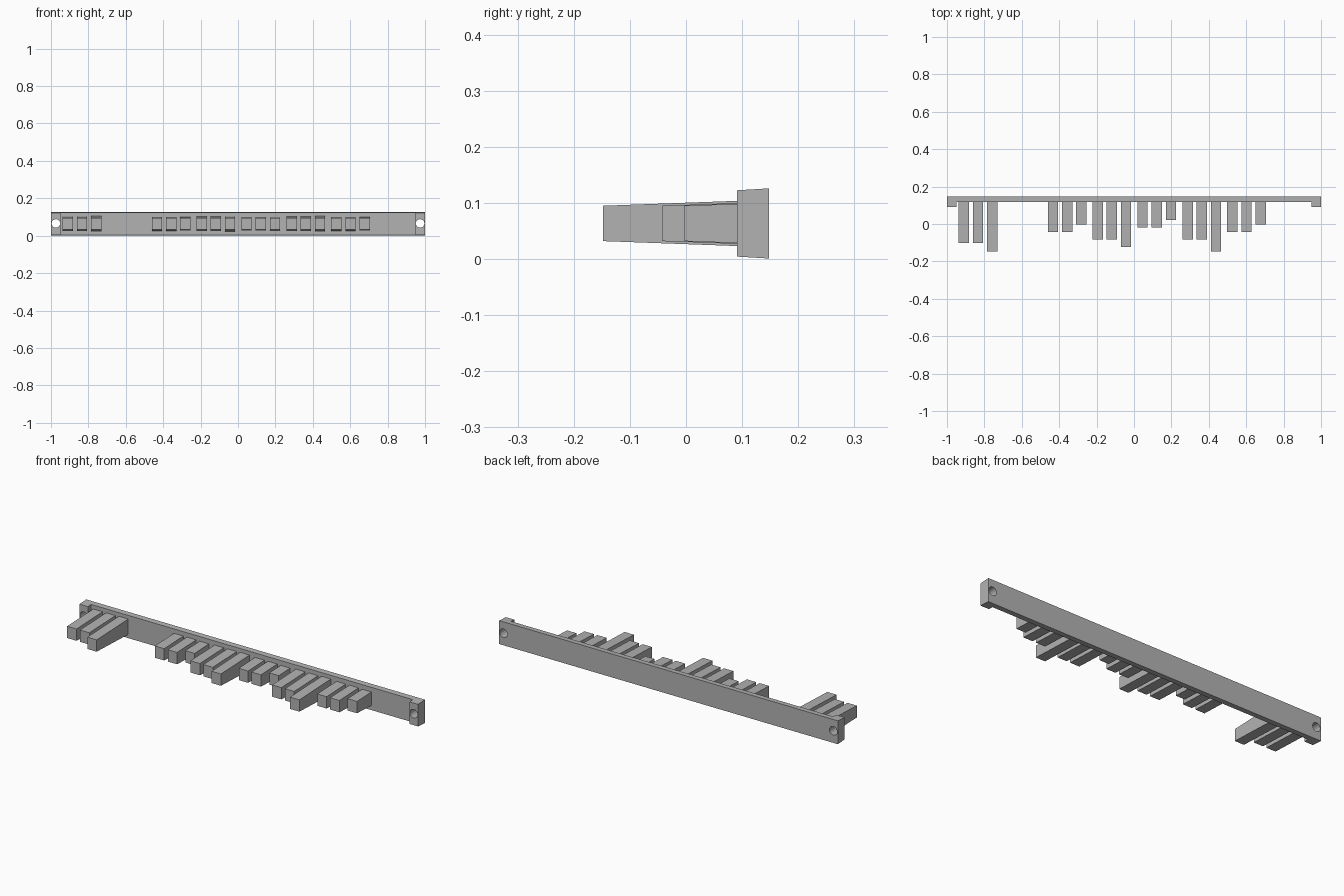
import bpy, bmesh, math
from mathutils import Matrix

cube = bpy.data.objects.get("Cube")
if cube:
    bpy.data.objects.remove(cube)

grey = bpy.data.materials.new("grey plastic")
grey.use_nodes = True
colour = (0.45, 0.45, 0.45, 1)
grey.diffuse_color = colour
grey.node_tree.nodes["Principled BSDF"].inputs["Base Color"].default_value = colour

MID = 0.0635          # centre height
BACK, FACE, END = 0.148, 0.118, 0.091   # plate back, plate front, end block front
PLATE_HALF, TIP_HALF = 0.0625, 0.0315
PLATE_DRAFT, BAR_DRAFT = 0.06, 0.037


def make_object(name, bm):
    bmesh.ops.recalc_face_normals(bm, faces=bm.faces)
    mesh = bpy.data.meshes.new(name)
    bm.to_mesh(mesh)
    bm.free()
    mesh.materials.append(grey)
    obj = bpy.data.objects.new(name, mesh)
    bpy.context.collection.objects.link(obj)
    return obj


def extrude_profile(name, profile, x0, x1):
    """Extrude a closed (y, z) side profile along x."""
    bm = bmesh.new()
    face = bm.faces.new([bm.verts.new((x0, y, z)) for y, z in profile])
    moved = bmesh.ops.extrude_face_region(bm, geom=[face])["geom"]
    verts = [v for v in moved if isinstance(v, bmesh.types.BMVert)]
    bmesh.ops.translate(bm, verts=verts, vec=(x1 - x0, 0, 0))
    return make_object(name, bm)


def wedge(name, x0, x1, front, back, half_front, half_back):
    return extrude_profile(name, [
        (front, MID - half_front), (back, MID - half_back),
        (back, MID + half_back), (front, MID + half_front)], x0, x1)


# Backing plate with an end block on each side, outlined from above
outline = [(-1, BACK), (-1, END), (-0.95, END), (-0.95, FACE)]
outline += [(-x, y) for x, y in reversed(outline)]
bm = bmesh.new()
rings = []
for side in (-1, 1):
    rings.append([bm.verts.new((x, y, MID + side * (PLATE_HALF - (BACK - y) * PLATE_DRAFT)))
                  for x, y in outline])
n = len(outline)
for i in range(n):
    j = (i + 1) % n
    bm.faces.new((rings[0][i], rings[0][j], rings[1][j], rings[1][i]))
for ring in rings:
    bm.faces.new(ring)
plate = make_object("backing_plate", bm)

# Screw holes through the end blocks
bm = bmesh.new()
for x in (-0.974, 0.974):
    place = Matrix.Translation((x, 0.12, MID + 0.002)) @ Matrix.Rotation(math.pi / 2, 4, "X")
    bmesh.ops.create_cone(bm, cap_ends=True, segments=16, radius1=0.023,
                          radius2=0.023, depth=0.2, matrix=place)
cutter = make_object("hole_cutter", bm)
cutter.hide_render = True
cut = plate.modifiers.new("screw_holes", "BOOLEAN")
cut.operation, cut.solver, cut.object = "DIFFERENCE", "EXACT", cutter
bpy.context.view_layer.objects.active = plate
plate.select_set(True)
bpy.ops.object.modifier_apply(modifier=cut.name)
bpy.data.objects.remove(cutter)

# Groups of three drafted bars: first centre, tip of the pair, tip of the third
groups = [(-0.91, -0.102, -0.148), (-0.433, -0.043, -0.003),
          (-0.194, -0.083, -0.123), (0.046, -0.02, 0.022),
          (0.287, -0.083, -0.148), (0.526, -0.043, -0.003)]
for g, (start, pair, third) in enumerate(groups, 1):
    for k, tip in enumerate((pair, pair, third)):
        x = start + k * 0.0758
        wedge(f"bar_{g}_{k + 1}", x - 0.0275, x + 0.0275, tip, FACE + 0.002,
              TIP_HALF, TIP_HALF + (FACE - tip) * BAR_DRAFT)
